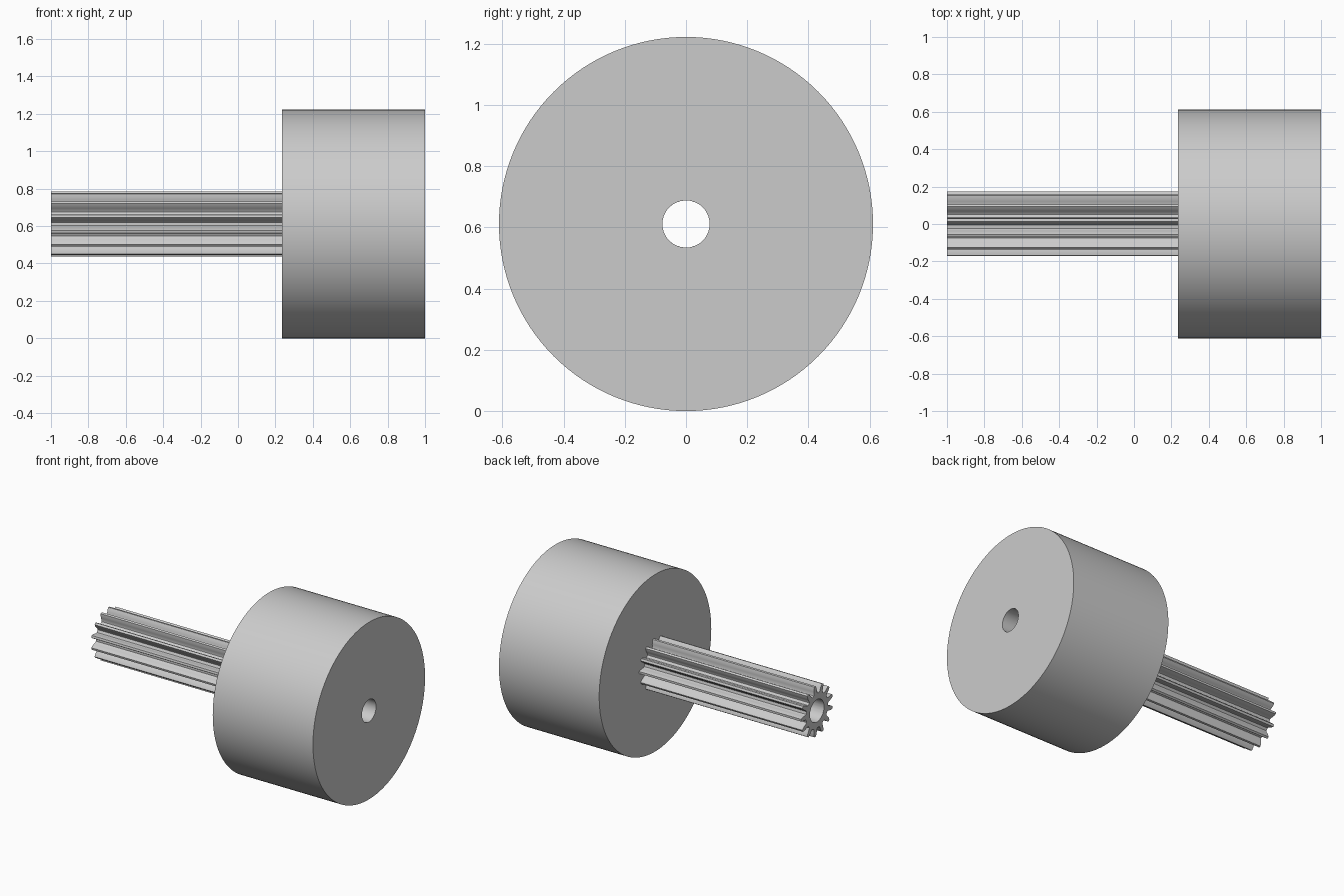
import bpy, bmesh, math

cube = bpy.data.objects.get("Cube")
if cube:
    bpy.data.objects.remove(cube, do_unlink=True)

AXIS_Z = 0.611
BORE = 0.077
TEETH = 13
STEP = 0.235  # where the pinion meets the wheel

grey = bpy.data.materials.new("plain grey")
grey.use_nodes = True
grey.diffuse_color = (0.6, 0.6, 0.6, 1)
grey.node_tree.nodes["Principled BSDF"].inputs["Base Color"].default_value = (0.6, 0.6, 0.6, 1)


def bored_prism(name, profile, x0, x1, smooth_angle):
    """Extrude a polar profile [(angle, radius)] along x, with a round bore."""
    bm = bmesh.new()

    def loop(x, bored):
        return [bm.verts.new((x, (BORE if bored else r) * math.cos(a),
                              AXIS_Z + (BORE if bored else r) * math.sin(a)))
                for a, r in profile]

    loops = [loop(x0, False), loop(x1, False), loop(x1, True), loop(x0, True)]
    n = len(profile)
    for k in range(4):
        a, b = loops[k], loops[(k + 1) % 4]
        for i in range(n):
            j = (i + 1) % n
            bm.faces.new((a[i], a[j], b[j], b[i]))
    bmesh.ops.recalc_face_normals(bm, faces=bm.faces)
    mesh = bpy.data.meshes.new(name)
    bm.to_mesh(mesh)
    bm.free()
    mesh.materials.append(grey)
    obj = bpy.data.objects.new(name, mesh)
    bpy.context.collection.objects.link(obj)
    bpy.ops.object.select_all(action='DESELECT')
    obj.select_set(True)
    bpy.context.view_layer.objects.active = obj
    bpy.ops.object.shade_smooth_by_angle(angle=math.radians(smooth_angle))
    return obj


# Wheel: plain thick disc
SEGMENTS = 128
circle = [(math.tau * i / SEGMENTS, AXIS_Z) for i in range(SEGMENTS)]
bored_prism("wheel", circle, STEP, 1.0, 30)

# Pinion: long toothed shaft, each flank bulging from root to tip
flank = [(9.5, 0.12), (7.2, 0.127), (6.0, 0.145), (4.5, 0.161), (2.4, 0.175)]
tooth = [(-a, r) for a, r in flank] + [(a, r) for a, r in reversed(flank)]
gear = [(math.tau * t / TEETH + math.radians(a), r)
        for t in range(TEETH) for a, r in tooth]
bored_prism("pinion", gear, -1.0, STEP, 25)
